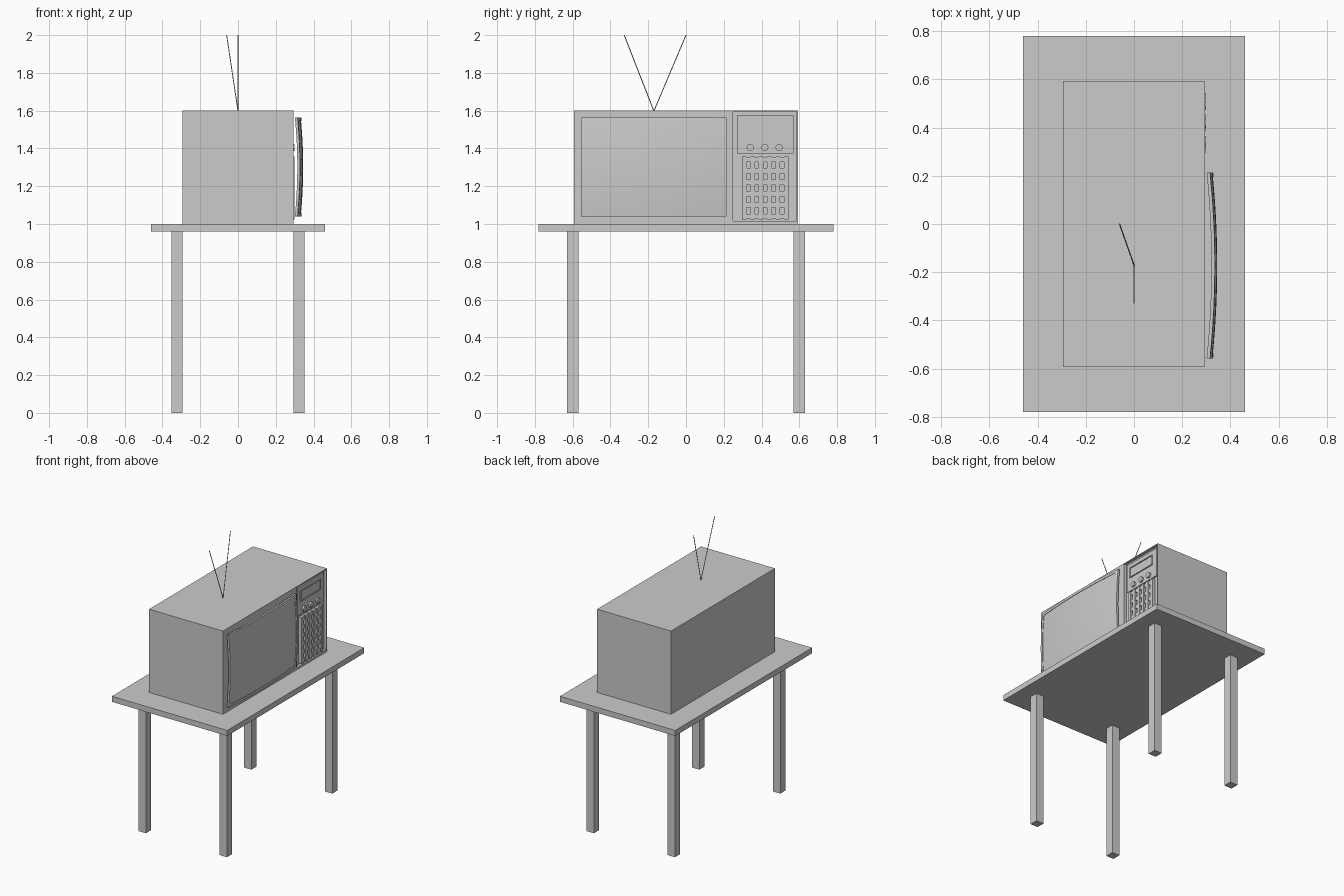
import bpy, bmesh, math
from mathutils import Vector

if "Cube" in bpy.data.objects:
    bpy.data.objects.remove(bpy.data.objects["Cube"])

grey = bpy.data.materials.new("plain grey")
grey.diffuse_color = (0.6, 0.6, 0.6, 1)
grey.use_nodes = True
grey.node_tree.nodes["Principled BSDF"].inputs["Base Color"].default_value = grey.diffuse_color


def finish(name, bm, smooth=False):
    bmesh.ops.recalc_face_normals(bm, faces=bm.faces[:])
    me = bpy.data.meshes.new(name)
    for f in bm.faces:
        f.smooth = smooth
    bm.to_mesh(me)
    bm.free()
    ob = bpy.data.objects.new(name, me)
    bpy.context.collection.objects.link(ob)
    me.materials.append(grey)
    return ob


def add_box(bm, x0, x1, y0, y1, z0, z1):
    vs = bmesh.ops.create_cube(bm, size=1)["verts"]
    for v in vs:
        v.co = (x1 if v.co.x > 0 else x0, y1 if v.co.y > 0 else y0, z1 if v.co.z > 0 else z0)


def box(name, *dims):
    bm = bmesh.new()
    add_box(bm, *dims)
    return finish(name, bm)


def rod(name, a, b, r, n):
    a, b = Vector(a), Vector(b)
    bm = bmesh.new()
    bmesh.ops.create_cone(bm, cap_ends=True, segments=n, radius1=r, radius2=r, depth=(b - a).length)
    bm.transform((b - a).to_track_quat('Z', 'Y').to_matrix().to_4x4())
    bmesh.ops.translate(bm, verts=bm.verts[:], vec=(a + b) / 2)
    return finish(name, bm)


# Table
box("table_top", -0.46, 0.46, -0.78, 0.78, 0.96, 1.0)
for x in (-0.323, 0.323):
    for y in (-0.6, 0.6):
        box("table_leg", x - 0.03, x + 0.03, y - 0.03, y + 0.03, 0, 0.96)

# Cabinet with a recessed control bay on its +x face
FRONT, BAY = 0.295, 0.275
bm = bmesh.new()
add_box(bm, -0.295, FRONT, -0.592, 0.592, 1.0, 1.6)
bm.normal_update()
face = max(bm.faces, key=lambda f: f.calc_center_median().x)
for x in (FRONT, BAY):
    bmesh.ops.inset_individual(bm, faces=[face], thickness=0.01)
    c = face.calc_center_median()
    for v in face.verts:
        v.co = (x, 0.585 if v.co.y > c.y else 0.25, 1.593 if v.co.z > c.z else 1.015)
finish("cabinet", bm)

# Control plate, tuning window and knobs
box("control_plate", BAY - 0.003, 0.285, 0.27, 0.57, 1.372, 1.576)
bm = bmesh.new()
for d in ((0.30, 0.53, 1.54, 1.545), (0.30, 0.53, 1.47, 1.475),
          (0.30, 0.305, 1.475, 1.54), (0.525, 0.53, 1.475, 1.54)):
    add_box(bm, 0.284, 0.291, *d)
finish("tuning_window_trim", bm)
for y in (0.34, 0.417, 0.493):
    rod("knob", (0.28, y, 1.405), (0.298, y, 1.405), 0.019, 20)

# Speaker grille lattice
bm = bmesh.new()
for i in range(6):
    y = 0.308 + i * 0.0445
    add_box(bm, BAY - 0.003, 0.298, y - 0.012, y + 0.012, 1.025, 1.358)
    z = 1.04 + i * 0.0603
    add_box(bm, BAY - 0.003, 0.293, 0.296, 0.543, z - 0.014, z + 0.014)
finish("speaker_grille", bm)

# Bulging picture tube and its curved rim
Y0, Y1, Z0, Z1, RIM = -0.557, 0.214, 1.04, 1.565, 0.02
N = 16


def bulge(y, z):
    u = (2 * y - Y0 - Y1) / (Y1 - Y0)
    v = (2 * z - Z0 - Z1) / (Z1 - Z0)
    return 0.312 + 0.02 * (1 - u * u) + 0.013 * (1 - v * v)


def steps(a, b):
    return [a] + [a + RIM + (b - a - 2 * RIM) * i / N for i in range(N + 1)] + [b]


def shell(name, rim, offset, thick):
    bm = bmesh.new()
    grid = [[bm.verts.new((bulge(y, z) + offset, y, z)) for z in steps(Z0, Z1)] for y in steps(Y0, Y1)]
    m = N + 1
    for i in range(m + 1):
        for j in range(m + 1):
            if (i in (0, m) or j in (0, m)) == rim:
                bm.faces.new((grid[i][j], grid[i + 1][j], grid[i + 1][j + 1], grid[i][j + 1]))
    bmesh.ops.delete(bm, geom=[v for v in bm.verts if not v.link_faces], context='VERTS')
    # Extrude backwards to give the sheet thickness
    ext = bmesh.ops.extrude_face_region(bm, geom=bm.faces[:], use_keep_orig=True)["geom"]
    for v in ext:
        if isinstance(v, bmesh.types.BMVert):
            v.co.x -= thick
    ob = finish(name, bm, True)
    bpy.context.view_layer.objects.active = ob
    ob.select_set(True)
    bpy.ops.object.shade_smooth_by_angle(angle=math.radians(30))
    ob.select_set(False)


shell("picture_tube", False, 0.0, 0.006)
shell("screen_rim", True, 0.003, 0.014)

# Antenna rods
rod("antenna_left", (0, -0.17, 1.598), (0, -0.327, 2.0), 0.0025, 8)
rod("antenna_right", (0, -0.17, 1.598), (-0.06, 0, 2.0), 0.0025, 8)
